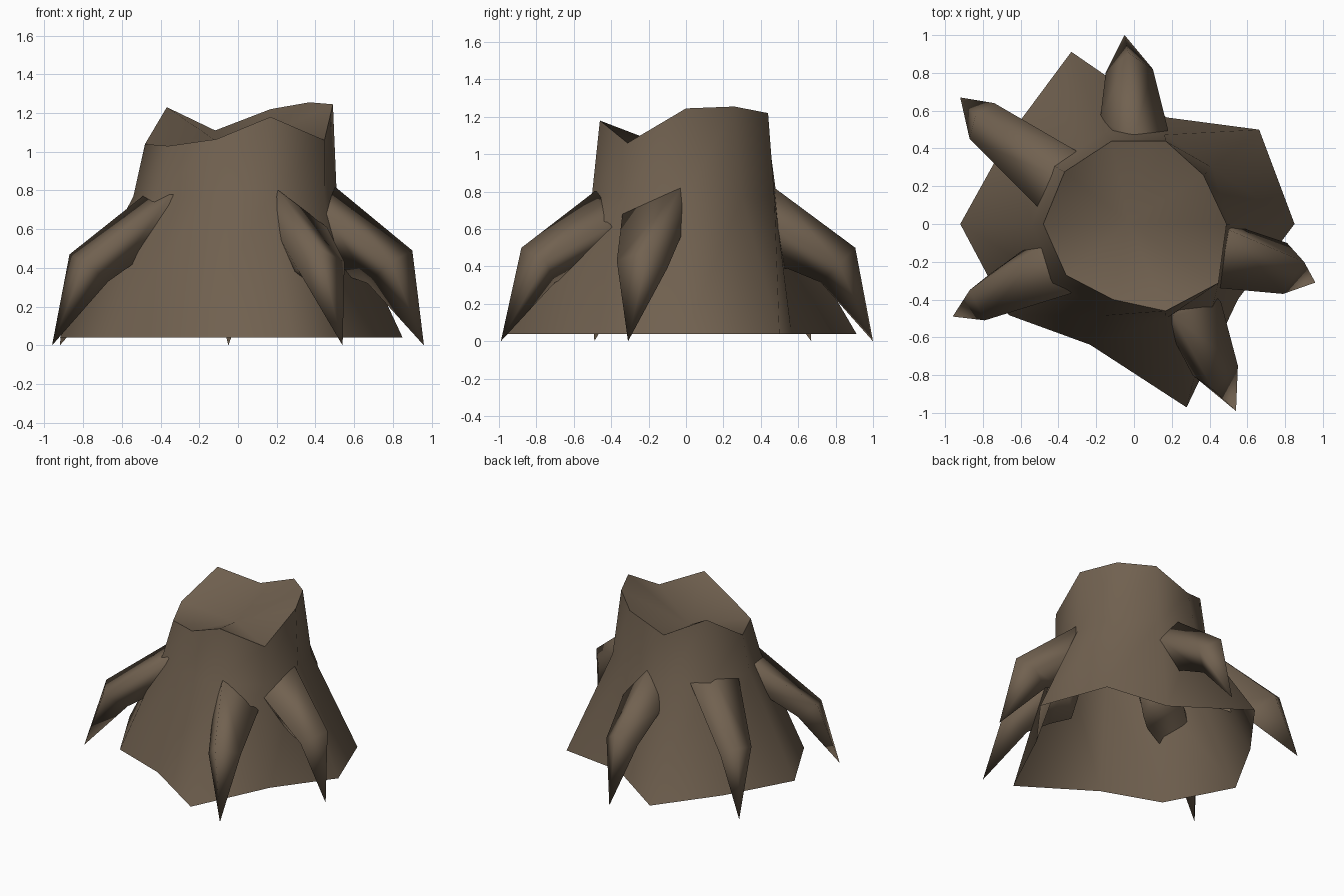
import bpy, bmesh, math
from mathutils import Vector

if "Cube" in bpy.data.objects:
    bpy.data.objects.remove(bpy.data.objects["Cube"])

bark = bpy.data.materials.new("brown_bark")
bark.diffuse_color = (0.165, 0.12, 0.08, 1)
bark.use_nodes = True
bark.node_tree.nodes["Principled BSDF"].inputs["Base Color"].default_value = bark.diffuse_color


def finish(bm, name, angle):
    """Turn a bmesh into a smooth-shaded bark object."""
    mesh = bpy.data.meshes.new(name)
    bm.to_mesh(mesh)
    bm.free()
    mesh.materials.append(bark)
    obj = bpy.data.objects.new(name, mesh)
    bpy.context.collection.objects.link(obj)
    bpy.ops.object.select_all(action='DESELECT')
    obj.select_set(True)
    bpy.context.view_layer.objects.active = obj
    bpy.ops.object.shade_smooth_by_angle(angle=math.radians(angle))
    return obj


def bridge(bm, a, b):
    """Quads between two rings of equal length."""
    n = len(a)
    for i in range(n):
        j = (i + 1) % n
        bm.faces.new((a[i], a[j], b[j], b[i]))


def ring(radii, heights, shift):
    """Ring of points; shift nudges each one round the axis in degrees."""
    points = []
    for i, (r, z, s) in enumerate(zip(radii, heights, shift)):
        a = math.radians(i * 360 / len(radii) + s)
        points.append((r * math.cos(a), r * math.sin(a), z))
    return points


base = ring([.85, .83, .59, .97, .81, .92, .82, .68, 1.01, .68], [.04] * 10,
            [0, 1, 1, 2, 0, 0, 0, -2, -2, 0])
waist = ring([.51, .51, .50, .51, .52, .54, .52, .51, .53, .55], [.77] * 10,
             [0, 0, -1, 0, 0, 0, 0, 0, 0, 0])
rim = ring([.49, .45, .47, .455, .46, .48, .45, .415, .49, .545],
           [1.245, 1.255, 1.22, 1.11, 1.23, 1.04, 1.03, 1.065, 1.18, 1.06],
           [0, -1, -3, -3, -1, 0, 1, 2.5, 2, 1])

# Stump wall: ten-sided and flared, open underneath
bm = bmesh.new()
loops = [[bm.verts.new(p) for p in points] for points in (base, waist, rim)]
bridge(bm, loops[0], loops[1])
bridge(bm, loops[1], loops[2])
finish(bm, "stump_wall", 90)

# Broken top: hollow fan inside the ragged rim
bm = bmesh.new()
edge = [bm.verts.new(p) for p in rim]
centre = bm.verts.new((-.03, .01, 1.0))
for i in range(10):
    bm.faces.new((edge[i], edge[(i + 1) % 10], centre))
finish(bm, "stump_top", 90)


# Roots: four-sided claws running from trunk to knee to a pointed tip
def root(name, trunk, knee, tip):
    bm = bmesh.new()
    a = [bm.verts.new(p) for p in trunk]
    b = [bm.verts.new(p) for p in knee]
    end = bm.verts.new(tip)
    bridge(bm, a, b)
    for i in range(4):
        bm.faces.new((b[i], b[(i + 1) % 4], end))
    # short plug carried inside the trunk
    inner = [bm.verts.new(Vector(p) - Vector((p[0], p[1], 0)).normalized() * .16) for p in trunk]
    bridge(bm, inner, a)
    bm.faces.new(inner)
    bmesh.ops.recalc_face_normals(bm, faces=bm.faces)
    finish(bm, name, 112)


# Points run top, one side, underside, other side
root("root_back",
     [(0, .46, .83), (.18, .50, .60), (.03, .54, .39), (-.18, .55, .60)],
     [(-.03, .905, .50), (.10, .82, .41), (-.03, .72, .315), (-.15, .80, .41)],
     (-.05, 1.0, 0))
root("root_back_left",
     [(-.43, .26, .79), (-.50, .08, .76), (-.45, .28, .40), (-.31, .39, .77)],
     [(-.84, .57, .48), (-.87, .45, .46), (-.64, .43, .32), (-.74, .64, .43)],
     (-.92, .67, 0))
root("root_front_left",
     [(-.48, -.12, .78), (-.34, -.37, .78), (-.43, -.37, .50), (-.52, -.09, .60)],
     [(-.87, -.35, .47), (-.79, -.51, .43), (-.67, -.38, .33), (-.77, -.27, .38)],
     (-.96, -.49, 0))
root("root_front_right",
     [(.21, -.49, .80), (.46, -.41, .61), (.27, -.58, .37), (.19, -.57, .60)],
     [(.42, -.88, .50), (.55, -.75, .43), (.38, -.70, .315), (.31, -.80, .39)],
     (.54, -.99, 0))
root("root_right",
     [(.50, -.03, .82), (.46, -.34, .68), (.53, -.16, .37), (.54, -.01, .60)],
     [(.90, -.20, .49), (.79, -.37, .43), (.67, -.16, .32), (.81, -.10, .39)],
     (.96, -.31, 0))
